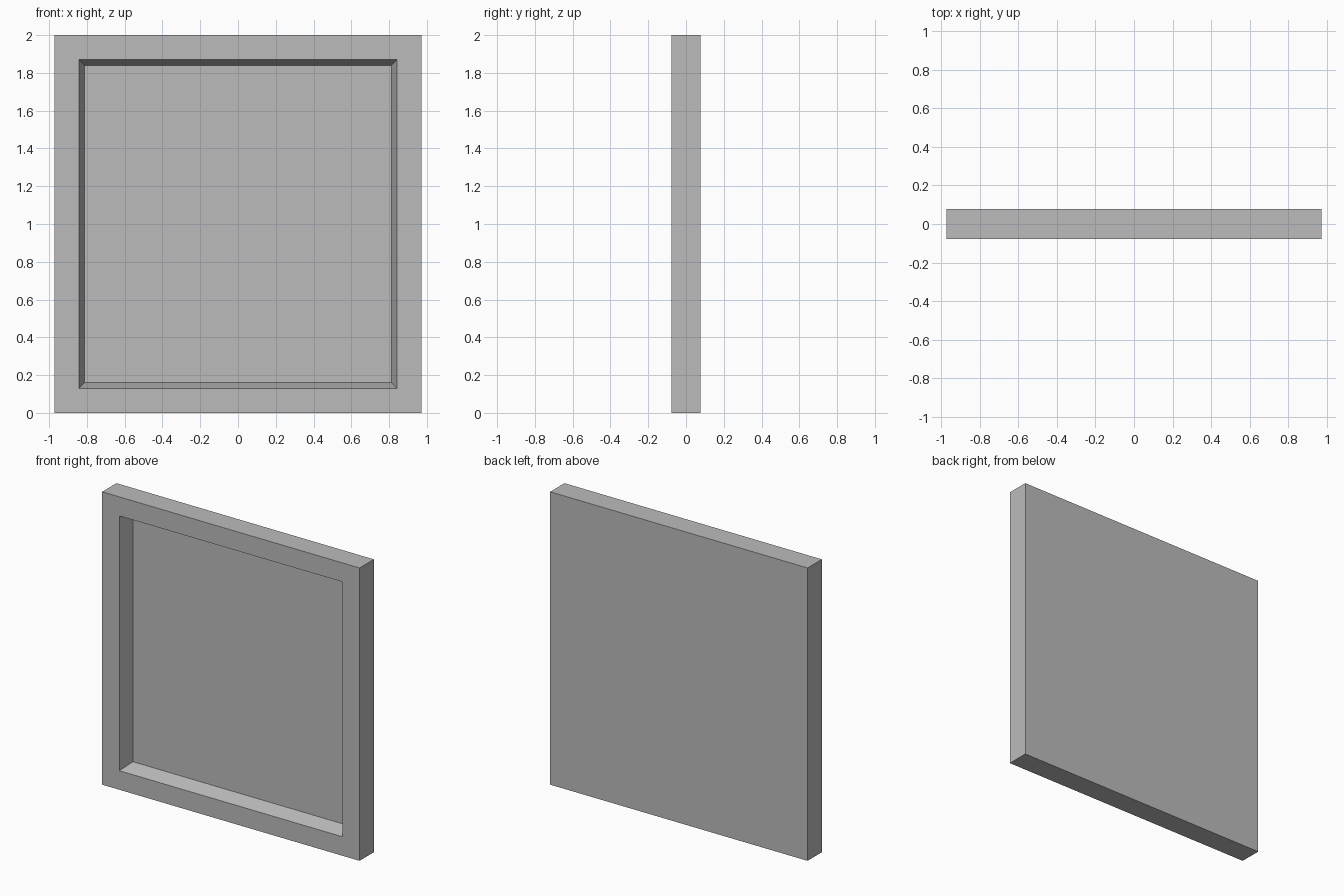
import bpy
import bmesh
from mathutils import Vector

cube = bpy.data.objects.get("Cube")
if cube:
    bpy.data.objects.remove(cube, do_unlink=True)

WIDTH, DEPTH, HEIGHT = 1.945, 0.154, 2.0
RIM = 0.13            # width of the flat border
SLOPE = 0.03          # inward taper of the recess walls
RECESS = 0.103        # depth of the recess

# Plain grey material
grey = bpy.data.materials.new("plain_grey")
grey.use_nodes = True
colour = (0.5, 0.5, 0.5, 1)
grey.diffuse_color = colour
grey.node_tree.nodes["Principled BSDF"].inputs["Base Color"].default_value = colour

# Slab standing on the ground
bm = bmesh.new()
bmesh.ops.create_cube(bm, size=1)
bmesh.ops.scale(bm, vec=(WIDTH, DEPTH, HEIGHT), verts=bm.verts)
bmesh.ops.translate(bm, vec=(0, 0, HEIGHT / 2), verts=bm.verts)

# Border, then tapered recess pushed into the front face
bm.normal_update()
front = min(bm.faces, key=lambda f: f.calc_center_median().y)
bmesh.ops.inset_region(bm, faces=[front], thickness=RIM, use_even_offset=True)
bmesh.ops.inset_region(bm, faces=[front], thickness=SLOPE, use_even_offset=True)
bmesh.ops.translate(bm, vec=Vector((0, RECESS, 0)), verts=front.verts)
bmesh.ops.recalc_face_normals(bm, faces=bm.faces)

mesh = bpy.data.meshes.new("recessed_panel")
bm.to_mesh(mesh)
bm.free()
mesh.materials.append(grey)
panel = bpy.data.objects.new("recessed_panel", mesh)
bpy.context.collection.objects.link(panel)
